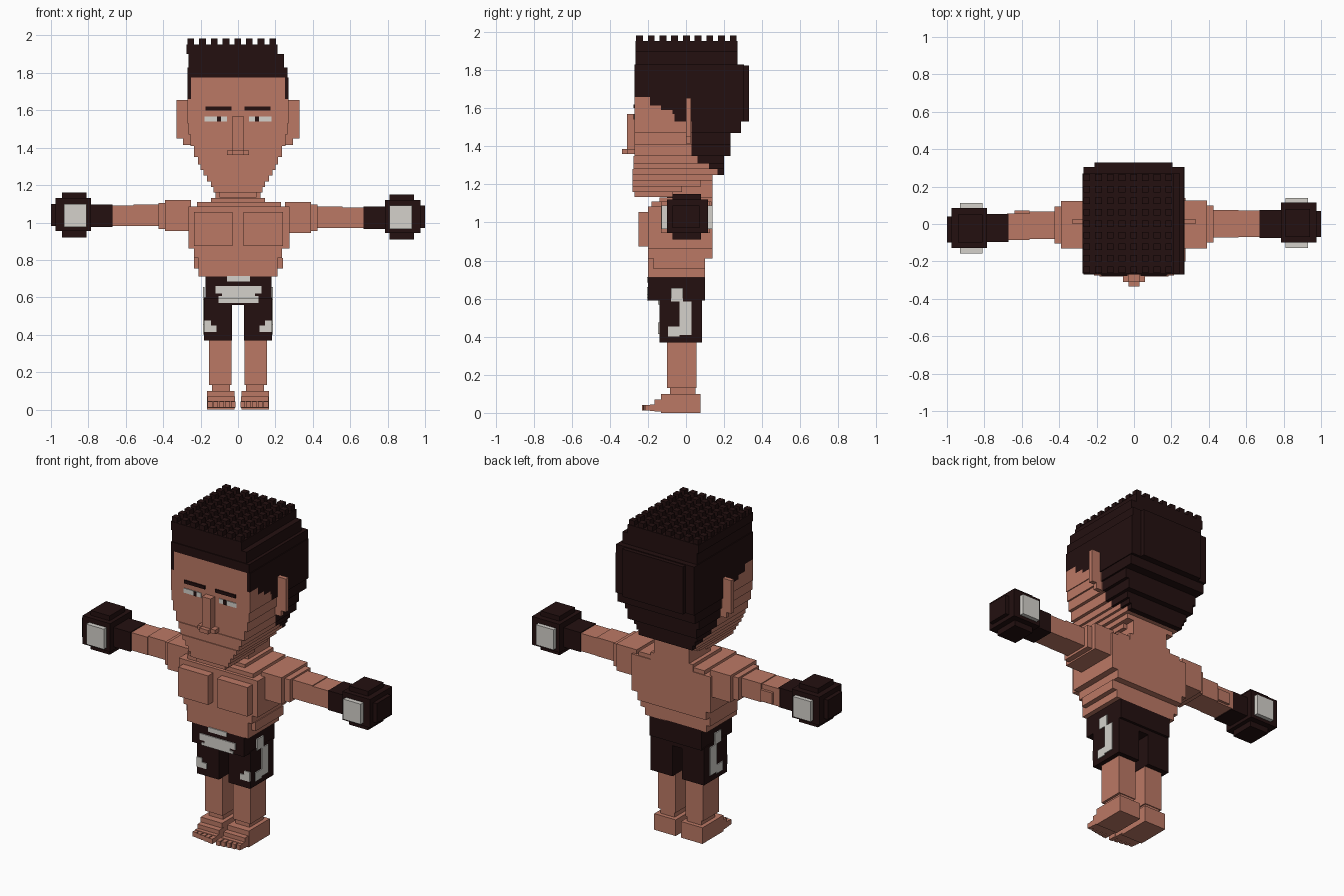
import bpy
import bmesh


def material(name, rgb):
    m = bpy.data.materials.new(name)
    m.diffuse_color = (*rgb, 1.0)
    return m


SKIN = material("skin", (0.50, 0.19, 0.13))
DARK = material("dark_brown", (0.017, 0.005, 0.005))
WHITE = material("off_white", (0.66, 0.64, 0.60))


def part(name, mat, boxes):
    """One object from boxes given as (x0, x1, y0, y1, z0, z1)."""
    bm = bmesh.new()
    for x0, x1, y0, y1, z0, z1 in boxes:
        cube = bmesh.ops.create_cube(bm, size=1.0)
        for v in cube["verts"]:
            v.co = (x1 if v.co.x > 0 else x0,
                    y1 if v.co.y > 0 else y0,
                    z1 if v.co.z > 0 else z0)
    mesh = bpy.data.meshes.new(name)
    bm.to_mesh(mesh)
    bm.free()
    mesh.materials.append(mat)
    obj = bpy.data.objects.new(name, mesh)
    bpy.context.collection.objects.link(obj)
    return obj


def mirrored(boxes):
    return boxes + [(-b[1], -b[0], *b[2:]) for b in boxes]


# Head in stepped layers: z0, z1, half width, front, hairline, back
layers = [
    (1.135, 1.16, 0.10, -0.27, -0.06, -0.06),
    (1.16, 1.19, 0.13, -0.28, -0.02, -0.02),
    (1.19, 1.22, 0.145, -0.28, 0.08, 0.08),
    (1.22, 1.25, 0.165, -0.28, 0.14, 0.14),
    (1.25, 1.28, 0.185, -0.28, 0.165, 0.20),
    (1.28, 1.31, 0.20, -0.275, 0.12, 0.20),
    (1.31, 1.35, 0.215, -0.275, 0.06, 0.20),
    (1.35, 1.41, 0.235, -0.27, 0.03, 0.235),
    (1.41, 1.47, 0.255, -0.27, 0.03, 0.235),
    (1.47, 1.53, 0.265, -0.27, 0.03, 0.29),
    (1.53, 1.57, 0.27, -0.27, -0.06, 0.305),
    (1.57, 1.59, 0.27, -0.27, -0.07, 0.305),
    (1.59, 1.615, 0.27, -0.27, -0.13, 0.305),
    (1.615, 1.66, 0.27, -0.27, -0.19, 0.305),
    (1.66, 1.70, 0.27, -0.27, -0.23, 0.305),
    (1.70, 1.775, 0.27, -0.27, -0.245, 0.305),
]
face, hair = [], []
for z0, z1, w, front, line, back in layers:
    fw = 0.25 if z0 >= 1.66 else w
    face.append((-fw, fw, front, line, z0, z1))
    if back > line:
        hair.append((-w, w, line, back, z0, z1))
    if z0 >= 1.66:
        hair += mirrored([(fw, w, front, line, z0, z1)])
part("head", SKIN, face)

# Hair crown, back slab and rows of tufts
hair += [
    (-0.27, 0.265, -0.27, 0.305, 1.775, 1.83),
    (-0.265, 0.245, -0.265, 0.27, 1.83, 1.90),
    (-0.275, 0.21, -0.265, 0.27, 1.90, 1.953),
    (-0.21, 0.205, 0.305, 0.33, 1.53, 1.825),
]
for i in range(8):
    for j in range(9):
        x, y = -0.27 + i * 0.0625, -0.262 + j * 0.0615
        hair.append((x, x + 0.036, y, y + 0.036, 1.953, 1.983))
part("hair", DARK, hair)

# Facial features
part("nose", SKIN, [(-0.03, 0.03, -0.31, -0.27, 1.38, 1.57),
                    (-0.06, 0.06, -0.31, -0.27, 1.36, 1.385),
                    (-0.03, 0.03, -0.335, -0.31, 1.36, 1.385)])
part("ears", SKIN, mirrored([(0.25, 0.328, 0.0, 0.026, 1.45, 1.655),
                             (0.24, 0.295, 0.0, 0.026, 1.415, 1.45)]))
part("eyebrows", DARK, mirrored([(0.035, 0.175, -0.277, -0.27, 1.60, 1.62)]))
part("eyes", WHITE, mirrored([(0.06, 0.18, -0.274, -0.27, 1.54, 1.568)]))
part("pupils", DARK, mirrored([(0.092, 0.112, -0.277, -0.27, 1.54, 1.568)]))

# Neck and torso
part("neck", SKIN, [(-0.12, 0.12, -0.07, 0.14, 1.08, 1.25),
                    (-0.145, 0.145, -0.14, 0.14, 1.08, 1.13)])
part("torso", SKIN, [(-0.22, 0.23, -0.18, 0.135, 1.07, 1.11),
                     (-0.265, 0.275, -0.20, 0.14, 0.86, 1.085),
                     (-0.235, 0.235, -0.20, 0.14, 0.81, 0.86),
                     (-0.21, 0.21, -0.20, 0.10, 0.71, 0.815),
                     (-0.235, 0.24, -0.17, 0.10, 0.755, 0.81)])
part("chest_muscles", SKIN, [(-0.235, -0.03, -0.25, -0.2, 0.875, 1.055),
                             (0.03, 0.24, -0.25, -0.2, 0.875, 1.055)])


def arm(side, tag, dy, dz):
    """Arm and boxing glove; dy swings the hand forwards."""
    def place(boxes):
        out = []
        for x0, x1, y0, y1, z0, z1 in boxes:
            s = dy * min(1.0, max(0.0, ((x0 + x1) / 2 - 0.3) / 0.6))
            xs = sorted((x0 * side, x1 * side))
            out.append((*xs, y0 + s, y1 + s, z0 + dz, z1 + dz))
        return out
    part(tag + "_arm", SKIN, place([
        (0.25, 0.39, -0.13, 0.125, 0.945, 1.11),
        (0.38, 0.425, -0.10, 0.10, 0.955, 1.095),
        (0.42, 0.56, -0.072, 0.075, 0.97, 1.085),
        (0.56, 0.68, -0.07, 0.072, 0.97, 1.08)]))
    part(tag + "_glove", DARK, place([
        (0.67, 0.80, -0.075, 0.075, 0.965, 1.085),
        (0.785, 0.975, -0.10, 0.115, 0.945, 1.12),
        (0.81, 0.94, -0.07, 0.08, 0.91, 1.15),
        (0.975, 1.0, -0.07, 0.07, 0.97, 1.09)]))
    part(tag + "_glove_patches", WHITE, place([
        (0.81, 0.93, -0.128, -0.10, 0.965, 1.09),
        (0.81, 0.93, 0.115, 0.14, 0.965, 1.09)]))


arm(1, "right", 0.0, 0.0)
arm(-1, "left", -0.03, 0.01)
part("left_elbow", SKIN, [(-0.64, -0.56, 0.02, 0.072, 0.99, 1.06)])

# Shorts with pale markings on the front and sides
part("shorts", DARK, [(-0.175, 0.18, -0.20, 0.10, 0.59, 0.715),
                      (-0.175, 0.18, -0.14, 0.085, 0.56, 0.60)]
     + mirrored([(0.033, 0.182, -0.14, 0.085, 0.37, 0.60)]))
part("shorts_front_marks", WHITE, [
    (-0.06, 0.065, -0.206, -0.2, 0.685, 0.713),
    (-0.12, 0.125, -0.206, -0.2, 0.62, 0.66),
    (-0.085, 0.09, -0.206, -0.2, 0.607, 0.62),
    (-0.105, 0.11, -0.206, -0.2, 0.59, 0.607),
    (-0.105, 0.11, -0.146, -0.14, 0.57, 0.592)]
    + mirrored([(0.115, 0.182, -0.146, -0.14, 0.415, 0.45),
                (0.145, 0.182, -0.146, -0.14, 0.45, 0.475)]))
part("shorts_side_marks", WHITE, mirrored([
    (0.18, 0.188, -0.08, -0.015, 0.585, 0.655),
    (0.18, 0.188, -0.035, 0.03, 0.41, 0.585),
    (0.18, 0.188, -0.095, -0.035, 0.40, 0.455)]))

# Legs, feet and toes
part("legs", SKIN, mirrored([(0.035, 0.155, -0.10, 0.055, 0.13, 0.38),
                             (0.043, 0.14, -0.085, 0.05, 0.09, 0.14)]))
feet = [(0.018, 0.165, -0.13, 0.075, 0.0, 0.10),
        (0.015, 0.162, -0.165, -0.12, 0.008, 0.07),
        (0.015, 0.162, -0.19, -0.16, 0.01, 0.045)]
for i in range(5):
    x = 0.013 + i * 0.031
    feet.append((x, x + 0.025, -0.232 + 0.005 * i, -0.18, 0.012, 0.042))
part("feet", SKIN, mirrored(feet))
